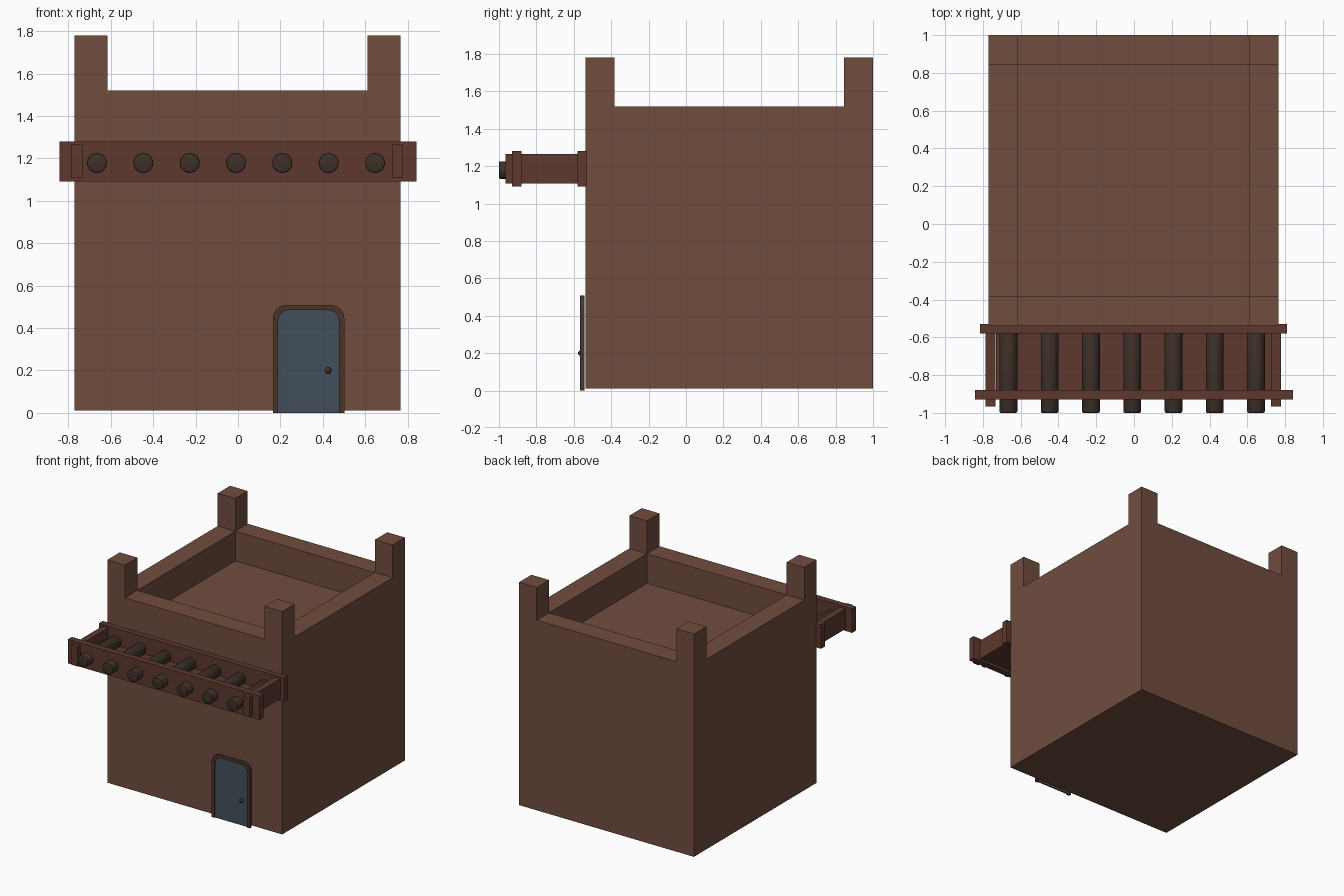
import bpy, bmesh, math
from mathutils import Matrix

if "Cube" in bpy.data.objects:
    bpy.data.objects.remove(bpy.data.objects["Cube"])


def material(name, r, g, b):
    m = bpy.data.materials.new(name)
    m.diffuse_color = [(c / 255) ** 2.2 for c in (r, g, b)] + [1]
    m.use_nodes = True
    m.node_tree.nodes["Principled BSDF"].inputs["Base Color"].default_value = m.diffuse_color
    return m


CLAY = material("clay", 112, 78, 65)
WOOD = material("red_wood", 94, 59, 51)
LOG = material("log_wood", 64, 51, 44)
FRAME = material("frame_wood", 76, 55, 46)
BLUE = material("door_blue", 68, 80, 92)


def finish(name, bm, mat):
    bmesh.ops.recalc_face_normals(bm, faces=bm.faces)
    me = bpy.data.meshes.new(name)
    bm.to_mesh(me)
    bm.free()
    me.materials.append(mat)
    ob = bpy.data.objects.new(name, me)
    bpy.context.collection.objects.link(ob)
    return ob


def add_box(bm, x, y, z):
    size = Matrix.Diagonal((x[1] - x[0], y[1] - y[0], z[1] - z[0], 1))
    mid = Matrix.Translation((sum(x) / 2, sum(y) / 2, sum(z) / 2))
    return bmesh.ops.create_cube(bm, size=1, matrix=mid @ size)["verts"]


def box(name, x, y, z, mat):
    bm = bmesh.new()
    add_box(bm, x, y, z)
    return finish(name, bm, mat)


def smooth(ob):
    bpy.ops.object.select_all(action='DESELECT')
    ob.select_set(True)
    bpy.context.view_layer.objects.active = ob
    bpy.ops.object.shade_smooth_by_angle(angle=math.radians(35))


# House body: grid-like top with sunken roof and raised corner posts
X0, X1, Y0, Y1 = -0.77, 0.765, -0.538, 1.0
T, BASE, RIM, POST, ROOF = 0.155, 0.012, 1.52, 1.78, 1.285
bm = bmesh.new()
verts = add_box(bm, (X0, X1), (Y0, Y1), (BASE, RIM))
for co, no in (((X0 + T, 0, 0), (1, 0, 0)), ((X1 - T, 0, 0), (1, 0, 0)),
               ((0, Y0 + T, 0), (0, 1, 0)), ((0, Y1 - T, 0), (0, 1, 0))):
    bmesh.ops.bisect_plane(bm, geom=bm.verts[:] + bm.edges[:] + bm.faces[:],
                           plane_co=co, plane_no=no)
tops = [f for f in bm.faces if f.normal.z > 0.9]
corners, centre = [], []
for f in tops:
    c = f.calc_center_median()
    in_x, in_y = X0 + T < c.x < X1 - T, Y0 + T < c.y < Y1 - T
    if in_x and in_y:
        centre.append(f)
    elif not in_x and not in_y:
        corners.append(f)
for faces, dz in ((corners, POST - RIM), (centre, ROOF - RIM)):
    for f in faces:
        new = bmesh.ops.extrude_discrete_faces(bm, faces=[f])["faces"][0]
        bmesh.ops.translate(bm, verts=new.verts, vec=(0, 0, dz))
bmesh.ops.remove_doubles(bm, verts=bm.verts, dist=1e-5)
finish("house_body", bm, CLAY)

# Balcony frame and floor
box("balcony_back_beam", (-0.815, 0.81), (-0.58, -0.53), (1.09, 1.28), WOOD)
box("balcony_front_beam", (-0.842, 0.842), (-0.93, -0.88), (1.09, 1.28), WOOD)
for side, x in (("left", -0.785), ("right", 0.725)):
    box(f"balcony_{side}_beam", (x, x + 0.052), (-0.965, -0.535), (1.107, 1.265), WOOD)
box("balcony_floor", (-0.73, 0.725), (-0.88, -0.58), (1.11, 1.145), WOOD)

# Row of logs through the balcony
for i in range(7):
    bm = bmesh.new()
    place = Matrix.Translation((-0.665 + i * 0.2185, -0.768, 1.178)) @ Matrix.Rotation(math.pi / 2, 4, 'X')
    bmesh.ops.create_cone(bm, cap_ends=True, segments=24, radius1=0.047, radius2=0.047,
                          depth=0.464, matrix=place)
    rims = [e for e in bm.edges if abs(e.verts[0].co.y - e.verts[1].co.y) < 1e-4]
    bmesh.ops.bevel(bm, geom=rims, offset=0.008, segments=2, profile=0.5, affect='EDGES')
    smooth(finish(f"log_{i + 1}", bm, LOG))


# Door: rounded arch outline shared by frame and panel
def arch(half, top, r):
    right = [(half, 0)] + [(half - r + r * math.cos(a), top - r + r * math.sin(a))
                           for a in (math.pi / 2 * k / 4 for k in range(5))]
    return [(0.333 + x, z) for x, z in right] + [(0.333 - x, z) for x, z in reversed(right)]


def prism(name, polys, y0, y1, mat):
    bm = bmesh.new()
    for p in polys:
        bm.faces.new([bm.verts.new((x, y0, z)) for x, z in p])
    bmesh.ops.remove_doubles(bm, verts=bm.verts, dist=1e-5)
    ext = bmesh.ops.extrude_face_region(bm, geom=bm.faces[:])["geom"]
    bmesh.ops.translate(bm, vec=(0, y1 - y0, 0),
                        verts=[v for v in ext if isinstance(v, bmesh.types.BMVert)])
    return finish(name, bm, mat)


outer, inner = arch(0.168, 0.508, 0.06), arch(0.144, 0.486, 0.055)
strips = [(outer[i], outer[i + 1], inner[i + 1], inner[i]) for i in range(len(outer) - 1)]
prism("door_frame", strips, -0.566, -0.544, FRAME)
prism("door_panel", [inner], -0.557, -0.546, BLUE)

# Door knob
bm = bmesh.new()
bmesh.ops.create_uvsphere(bm, u_segments=16, v_segments=10, radius=0.015,
                          matrix=Matrix.Translation((0.425, -0.562, 0.2)))
smooth(finish("door_knob", bm, LOG))
